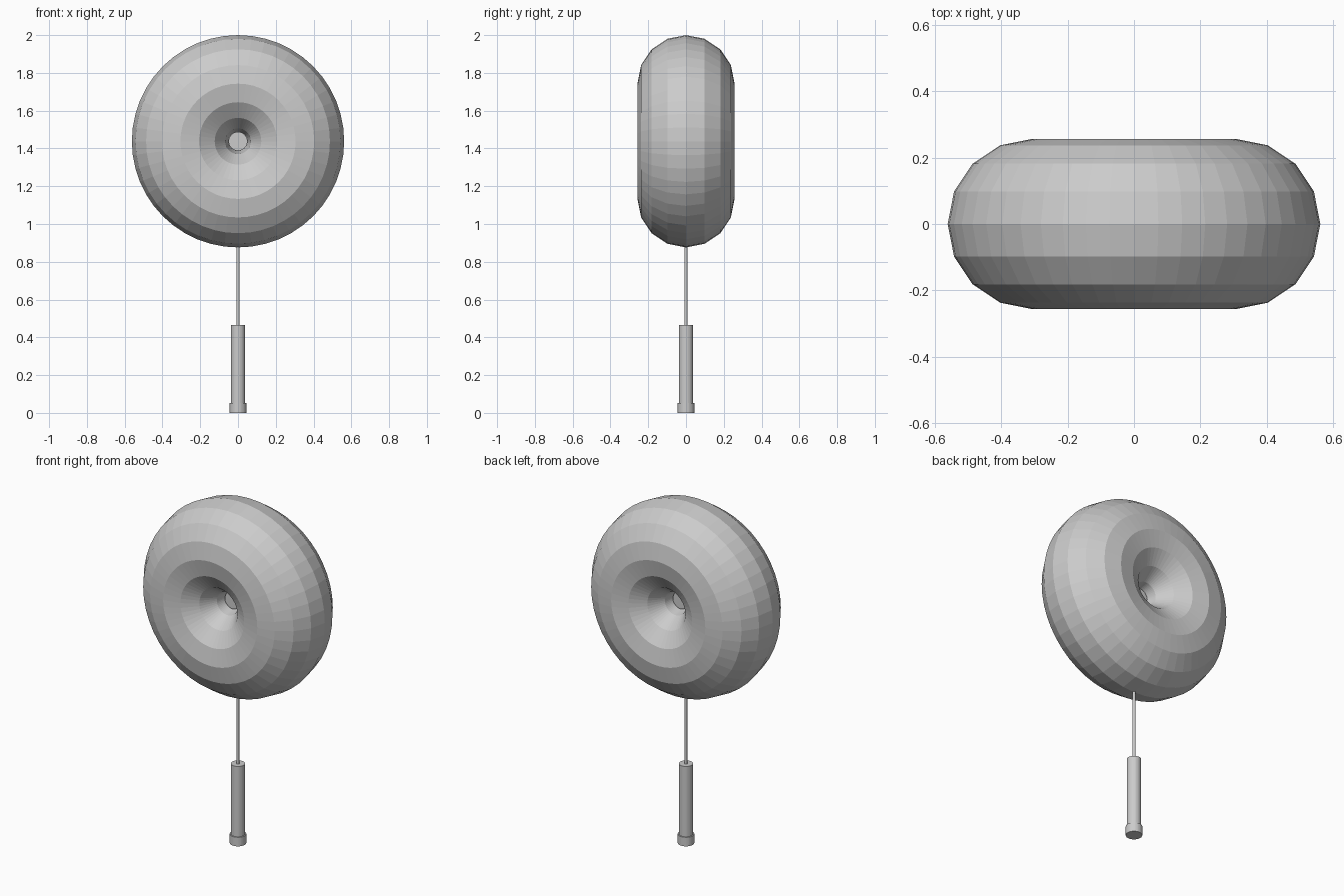
import bpy, math

if "Cube" in bpy.data.objects:
    bpy.data.objects.remove(bpy.data.objects["Cube"])

grey = bpy.data.materials.new("light grey")
grey.diffuse_color = (0.6, 0.6, 0.6, 1)
grey.use_nodes = True
grey.node_tree.nodes["Principled BSDF"].inputs["Base Color"].default_value = grey.diffuse_color


def finish(name):
    o = bpy.context.object
    o.name = name
    o.data.materials.append(grey)
    return o


def rod(name, radius, z0, z1, sides):
    bpy.ops.mesh.primitive_cylinder_add(vertices=sides, radius=radius, depth=z1 - z0,
                                        location=(0, 0, (z0 + z1) / 2))
    return finish(name)


CENTRE_Z = 1.438

# puffy ring, standing upright with its hole along y
bpy.ops.mesh.primitive_torus_add(major_segments=48, minor_segments=16,
                                 major_radius=0.305, minor_radius=0.257,
                                 location=(0, 0, CENTRE_Z),
                                 rotation=(math.pi / 2, 0, 0))
finish("puffy_ring")

# plug that closes the hole
bpy.ops.mesh.primitive_cylinder_add(vertices=32, radius=0.05, depth=0.10,
                                    location=(0, 0, CENTRE_Z),
                                    rotation=(math.pi / 2, 0, 0))
finish("hole_plug")

# stick, handle and end cap
rod("stick", 0.008, 0.44, 1.30, 16)
rod("handle", 0.038, 0.03, 0.465, 32)
rod("end_cap", 0.044, 0.0, 0.053, 32)
